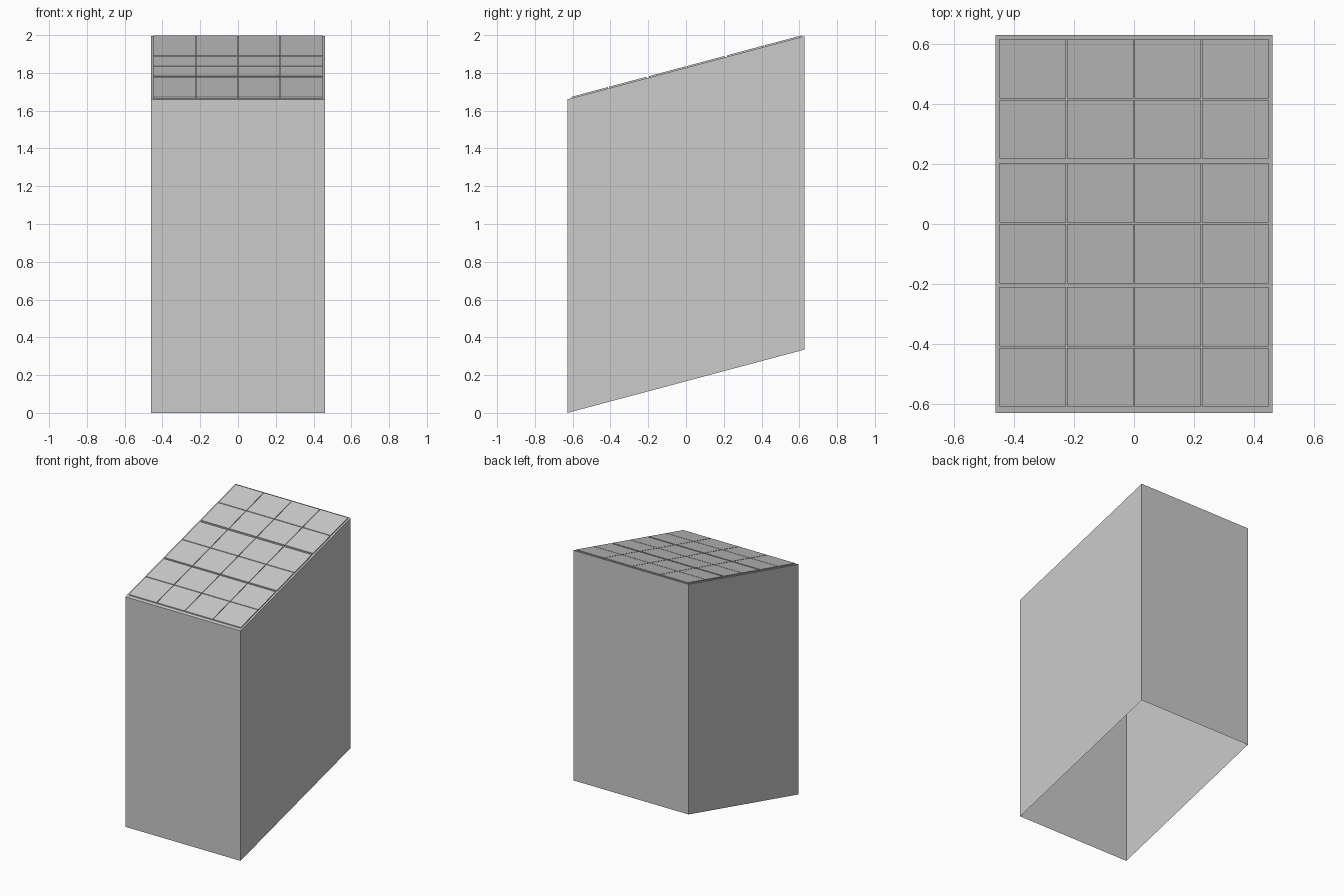
import bpy, bmesh

if "Cube" in bpy.data.objects:
    bpy.data.objects.remove(bpy.data.objects["Cube"])

HX, HY = 0.46, 0.628      # half width and half depth
SLOPE = 0.335 / (2 * HY)  # rise of roof and base along y
BASE, ROOF, TILE = 0.1675, 1.8275, 1.835  # heights at y = 0


def sloped_box(bm, x0, x1, y0, y1, low, high):
    """Box with sloped top and open underside."""
    pts = [(x0, y0), (x1, y0), (x1, y1), (x0, y1)]
    bot = [bm.verts.new((x, y, low + SLOPE * y)) for x, y in pts]
    top = [bm.verts.new((x, y, high + SLOPE * y)) for x, y in pts]
    bm.faces.new(top)
    for i in range(4):
        j = (i + 1) % 4
        bm.faces.new((bot[i], bot[j], top[j], top[i]))


def make_object(name, boxes):
    bm = bmesh.new()
    for b in boxes:
        sloped_box(bm, *b)
    mesh = bpy.data.meshes.new(name)
    bm.to_mesh(mesh)
    bm.free()
    bpy.context.collection.objects.link(bpy.data.objects.new(name, mesh))


# Hollow shaft, open at the bottom
make_object("shaft_body", [(-HX, HX, -HY, HY, BASE, ROOF)])

# Three roof panels, each two rows of four raised panes
columns = [(-0.447, -0.226), (-0.222, -0.002), (0.002, 0.222), (0.226, 0.447)]
panels = {
    "front_panel": [(-0.607, -0.413), (-0.408, -0.209)],
    "middle_panel": [(-0.197, 0.0), (0.005, 0.203)],
    "back_panel": [(0.217, 0.412), (0.417, 0.615)],
}
for name, rows in panels.items():
    make_object(name, [(*c, *r, ROOF, TILE) for r in rows for c in columns])
